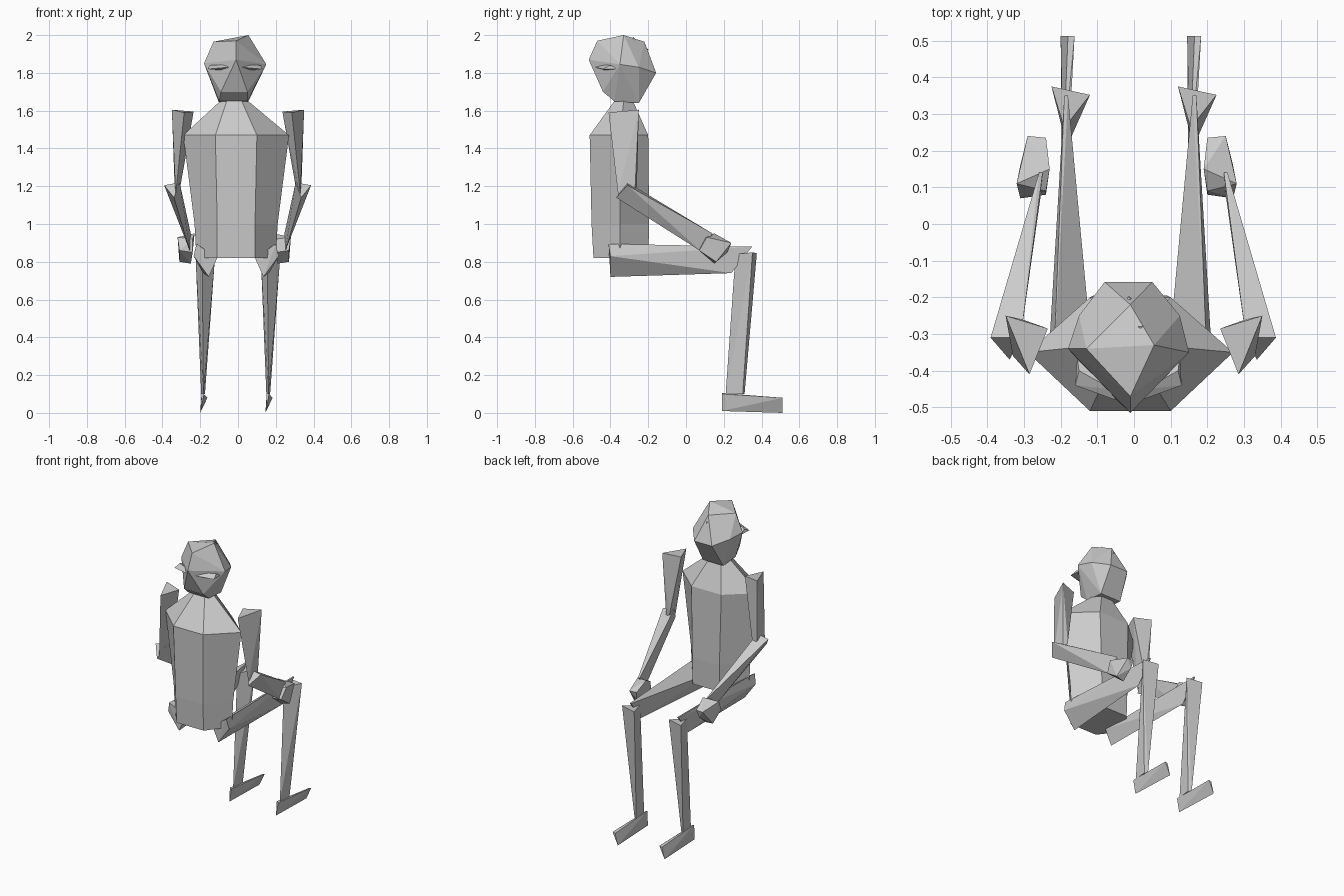
import bpy, bmesh


def make(name, bm):
    bmesh.ops.recalc_face_normals(bm, faces=bm.faces[:])
    me = bpy.data.meshes.new(name)
    bm.to_mesh(me)
    bm.free()
    ob = bpy.data.objects.new(name, me)
    bpy.context.collection.objects.link(ob)
    return ob


def hull(name, pts):
    bm = bmesh.new()
    for p in pts:
        bm.verts.new(p)
    res = bmesh.ops.convex_hull(bm, input=bm.verts[:])
    junk = [v for v in res["geom_interior"] if isinstance(v, bmesh.types.BMVert)]
    bmesh.ops.delete(bm, geom=junk, context='VERTS')
    return make(name, bm)


def pair(name, pts, cx=0.0):
    # points describe the +x side, mirrored about x = cx
    hull(name + "_right", pts)
    hull(name + "_left", [(2 * cx - x, y, z) for x, y, z in pts])


def loft(name, rings):
    bm = bmesh.new()
    loops = [[bm.verts.new(p) for p in r] for r in rings]
    n = len(loops[0])
    for a, b in zip(loops, loops[1:]):
        for i in range(n):
            j = (i + 1) % n
            bm.faces.new((a[i], a[j], b[j], b[i]))
    bm.faces.new(loops[0])
    bm.faces.new(loops[-1])
    return make(name, bm)


def hexagon(cx, side, flat, back, mid, front, z):
    return [(cx - side, mid, z), (cx - flat, back, z), (cx + flat, back, z),
            (cx + side, mid, z), (cx + flat, front, z), (cx - flat, front, z)]


# torso tapering up into the neck
loft("torso", [
    hexagon(-0.01, 0.21, 0.10, -0.49, -0.35, -0.20, 0.82),
    hexagon(-0.01, 0.22, 0.10, -0.50, -0.35, -0.195, 1.0),
    hexagon(-0.01, 0.28, 0.11, -0.51, -0.35, -0.20, 1.47),
    hexagon(-0.02, 0.075, 0.04, -0.38, -0.33, -0.28, 1.65)])

# faceted head
hull("head", [
    (0.055, -0.33, 2.0), (-0.13, -0.34, 1.965), (-0.01, -0.47, 1.97), (-0.01, -0.22, 1.965),
    (-0.18, -0.34, 1.85), (-0.01, -0.515, 1.87), (0.15, -0.35, 1.845),
    (-0.15, -0.25, 1.83), (0.125, -0.25, 1.83),
    (-0.08, -0.158, 1.80), (0.05, -0.158, 1.80),
    (-0.09, -0.44, 1.70), (0.05, -0.44, 1.70),
    (-0.10, -0.38, 1.65), (0.05, -0.38, 1.65),
    (-0.10, -0.25, 1.64), (0.05, -0.25, 1.64)])
pair("brow", [(0.02, -0.48, 1.83), (0.13, -0.44, 1.82), (0.125, -0.36, 1.82),
              (0.02, -0.42, 1.81), (0.03, -0.45, 1.845), (0.12, -0.40, 1.84)], -0.015)
hull("crest", [(-0.015, -0.195, 1.92), (0.025, -0.28, 1.99), (-0.04, -0.28, 1.95),
               (0.04, -0.25, 1.93), (-0.01, -0.30, 1.96)])

# arms: triangular at the upper end, blade-thin at the lower end
pair("upper_arm", [(0.235, -0.285, 1.595), (0.35, -0.25, 1.605), (0.285, -0.41, 1.59),
                   (0.305, -0.26, 1.20), (0.335, -0.27, 1.18), (0.33, -0.36, 1.16)])
pair("forearm", [(0.387, -0.31, 1.205), (0.305, -0.31, 1.22), (0.335, -0.37, 1.14),
                 (0.255, 0.14, 0.95), (0.245, 0.14, 0.945), (0.25, 0.08, 0.855)], -0.002)
pair("hand", [(0.20, 0.09, 0.92), (0.27, 0.07, 0.86), (0.19, 0.15, 0.95), (0.28, 0.11, 0.93),
              (0.20, 0.235, 0.90), (0.25, 0.24, 0.90), (0.21, 0.15, 0.79), (0.27, 0.16, 0.80),
              (0.21, 0.22, 0.85), (0.20, 0.08, 0.85)], -0.02)

# legs
pair("thigh", [(0.20, -0.41, 0.895), (0.135, -0.40, 0.72), (0.09, -0.40, 0.82),
               (0.215, -0.40, 0.83),
               (0.17, 0.35, 0.88), (0.16, 0.35, 0.88), (0.165, 0.24, 0.74)], -0.01)
for side, dx in (("left", -0.345), ("right", 0.0)):
    shin = [(0.12, 0.375, 0.845), (0.225, 0.352, 0.85), (0.155, 0.262, 0.84),
            (0.15, 0.31, 0.10), (0.17, 0.30, 0.10), (0.162, 0.21, 0.10)]
    foot = [(0.152, 0.19, 0.105), (0.165, 0.19, 0.10), (0.148, 0.19, 0.01),
            (0.183, 0.512, 0.08), (0.165, 0.512, 0.075), (0.145, 0.512, 0.0)]
    hull("shin_" + side, [(x + dx, y, z) for x, y, z in shin])
    hull("foot_" + side, [(x + dx, y, z) for x, y, z in foot])
